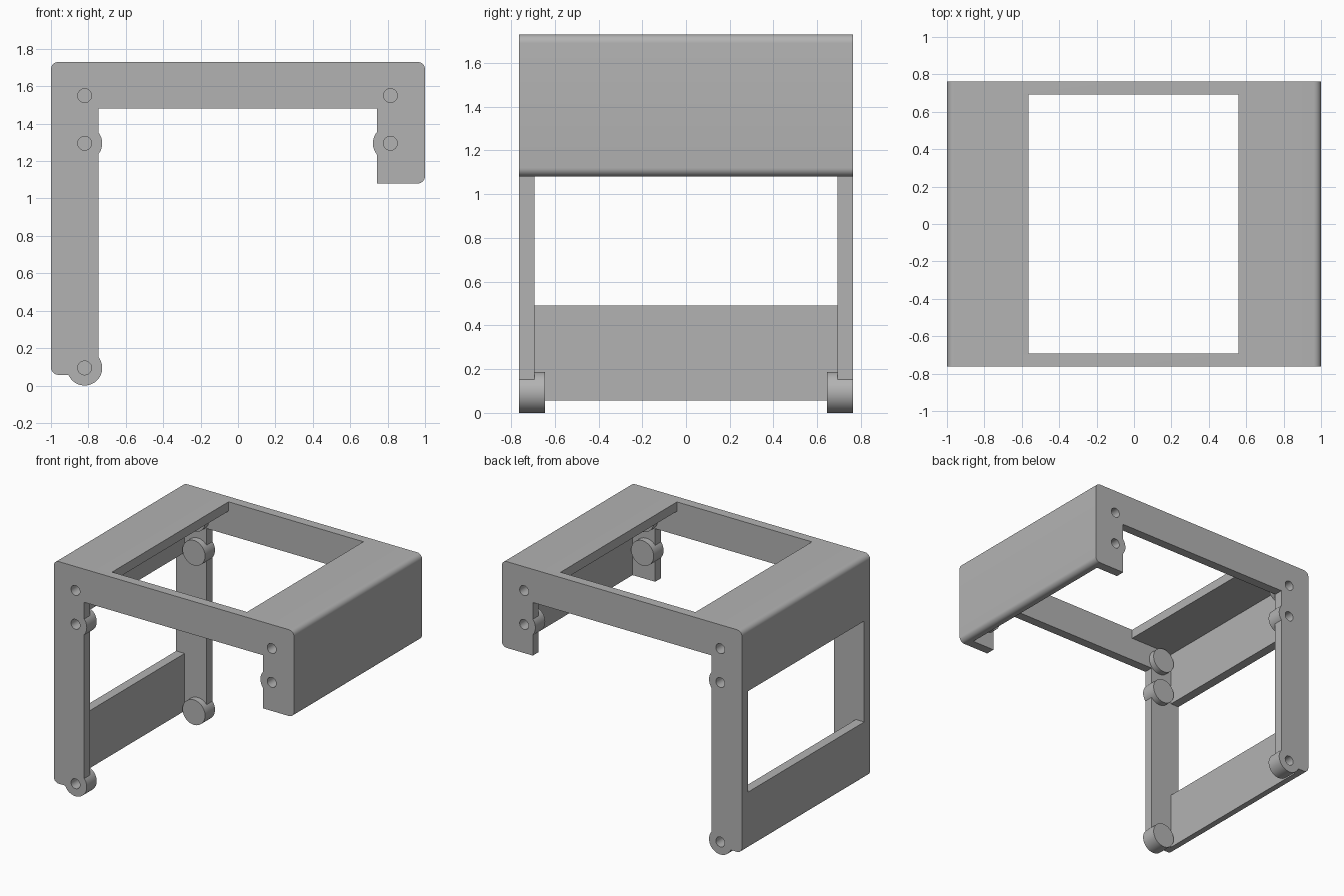
import bpy, bmesh
from math import sin, cos, pi, radians

cube = bpy.data.objects.get("Cube")
if cube:
    bpy.data.objects.remove(cube, do_unlink=True)

grey = bpy.data.materials.new("plain grey")
grey.use_nodes = True
colour = (0.45, 0.45, 0.45, 1)
grey.diffuse_color = colour
grey.node_tree.nodes["Principled BSDF"].inputs["Base Color"].default_value = colour

HALF, WALL = 0.763, 0.07          # half depth and sheet thickness
INNER = HALF - WALL
TOP, FOOT, SHORT = 1.73, 0.057, 1.08


def prism(name, points, y0, y1):
    """Extrude an x-z outline from y0 to y1."""
    bm = bmesh.new()
    face = bm.faces.new([bm.verts.new((x, y0, z)) for x, z in points])
    new = bmesh.ops.extrude_face_region(bm, geom=[face])["geom"]
    verts = [v for v in new if isinstance(v, bmesh.types.BMVert)]
    bmesh.ops.translate(bm, verts=verts, vec=(0, y1 - y0, 0))
    bmesh.ops.recalc_face_normals(bm, faces=bm.faces)
    mesh = bpy.data.meshes.new(name)
    bm.to_mesh(mesh)
    bm.free()
    mesh.materials.append(grey)
    ob = bpy.data.objects.new(name, mesh)
    bpy.context.collection.objects.link(ob)
    return ob


def box(name, x0, x1, z0, z1):
    return prism(name, [(x0, z0), (x1, z0), (x1, z1), (x0, z1)], -INNER, INNER)


def arc(x, z, r, start, sweep, n):
    return [(x + r * cos(radians(start + sweep * i / n)),
             z + r * sin(radians(start + sweep * i / n))) for i in range(n + 1)]


def disc(name, x, z, r, y0, y1):
    return prism(name, arc(x, z, r, 0, 360, 48)[:-1], y0, y1)


def combine(target, tool, operation):
    mod = target.modifiers.new(operation.lower(), "BOOLEAN")
    mod.operation, mod.solver, mod.object = operation, "EXACT", tool
    bpy.context.view_layer.objects.active = target
    bpy.ops.object.modifier_apply(modifier=mod.name)
    bpy.data.objects.remove(tool, do_unlink=True)


# Frame outline: long leg, top and short leg with rounded outer corners
R = 0.04
outline = (arc(-1 + R, FOOT + R, R, 270, -90, 8)
           + arc(-1 + R, TOP - R, R, 180, -90, 8)
           + arc(1 - R, TOP - R, R, 90, -90, 8)
           + arc(1 - R, SHORT + R, R, 0, -90, 8)
           + [(0.742, SHORT), (0.742, 1.48), (-0.747, 1.48), (-0.747, FOOT)])
frame = prism("bracket_frame", outline, -HALF, HALF)

# Hollow inside, top opening and side window
combine(frame, box("hollow", -1 + WALL, 1 - WALL, -1, TOP - WALL), "DIFFERENCE")
combine(frame, box("top_opening", -0.564, 0.56, 1.5, 2), "DIFFERENCE")
combine(frame, box("side_window", -1.2, -0.8, 0.49, 1.25), "DIFFERENCE")

# Round bosses inside both side plates, with blind holes from outside
spots = [(-0.82, 0.094), (-0.82, 1.295), (-0.82, 1.55), (0.815, 1.295), (0.815, 1.55)]
for side in (-1, 1):
    for x, z in spots:
        ends = sorted((side * 0.645, side * HALF))
        combine(frame, disc("boss", x, z, 0.094, *ends), "UNION")
        ends = sorted((side * 0.67, side * 0.9))
        combine(frame, disc("hole", x, z, 0.037, *ends), "DIFFERENCE")

bpy.ops.object.select_all(action="DESELECT")
frame.select_set(True)
bpy.context.view_layer.objects.active = frame
bpy.ops.object.shade_smooth_by_angle(angle=radians(30))
